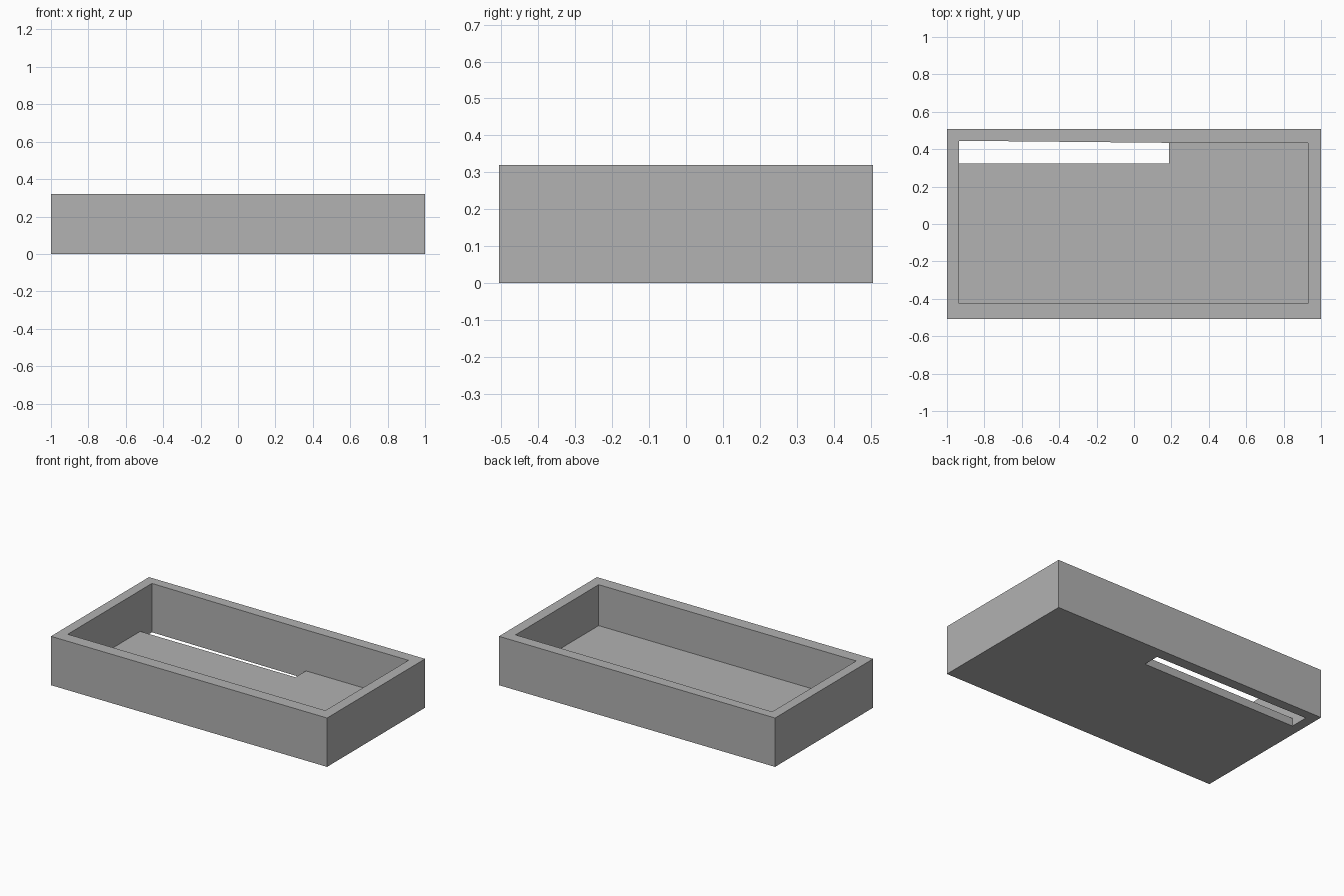
import bpy
import bmesh

default_cube = bpy.data.objects.get("Cube")
if default_cube:
    bpy.data.objects.remove(default_cube, do_unlink=True)

# Overall sizes
HALF_X, HALF_Y, HEIGHT = 1.0, 0.507, 0.32
FLOOR = 0.052
IN_X0, IN_X1 = -0.935, 0.931
IN_FRONT, IN_BACK, IN_BACK_LEAN = -0.426, 0.434, 0.445
SLOT_X, SLOT_Y = 0.188, 0.324

grey = bpy.data.materials.new("plain grey")
grey.use_nodes = True
colour = (0.445, 0.445, 0.445, 1)
grey.diffuse_color = colour
grey.node_tree.nodes["Principled BSDF"].inputs["Base Color"].default_value = colour


def prism(name, outline, z0, z1):
    """Extrude a counter-clockwise plan outline from z0 to z1."""
    bm = bmesh.new()
    base = bm.faces.new([bm.verts.new((x, y, z0)) for x, y in outline])
    grown = bmesh.ops.extrude_face_region(bm, geom=[base], use_keep_orig=True)
    top = [v for v in grown["geom"] if isinstance(v, bmesh.types.BMVert)]
    bmesh.ops.translate(bm, verts=top, vec=(0, 0, z1 - z0))
    bmesh.ops.recalc_face_normals(bm, faces=bm.faces)
    mesh = bpy.data.meshes.new(name)
    bm.to_mesh(mesh)
    bm.free()
    mesh.materials.append(grey)
    obj = bpy.data.objects.new(name, mesh)
    bpy.context.collection.objects.link(obj)
    return obj


def cut(target, cutter):
    """Subtract the cutter, bake the result and discard the cutter."""
    mod = target.modifiers.new("cut", "BOOLEAN")
    mod.operation, mod.solver, mod.object = "DIFFERENCE", "EXACT", cutter
    cutter.hide_render = True
    bpy.context.view_layer.objects.active = target
    bpy.ops.object.modifier_apply(modifier=mod.name)
    bpy.data.objects.remove(cutter, do_unlink=True)


# Open tray body
tray = prism("tray", [(-HALF_X, -HALF_Y), (HALF_X, -HALF_Y),
                      (HALF_X, HALF_Y), (-HALF_X, HALF_Y)], 0, HEIGHT)

# Pocket, whose back wall thins slightly beside the slot
cut(tray, prism("pocket_cutter", [
    (IN_X0, IN_FRONT), (IN_X1, IN_FRONT), (IN_X1, IN_BACK),
    (SLOT_X, IN_BACK), (IN_X0, IN_BACK_LEAN)], FLOOR, HEIGHT + 0.1))

# Long slot through the floor along the back wall
cut(tray, prism("slot_cutter", [
    (IN_X0, SLOT_Y), (SLOT_X, SLOT_Y),
    (SLOT_X, IN_BACK), (IN_X0, IN_BACK_LEAN)], -0.1, FLOOR + 0.1))
